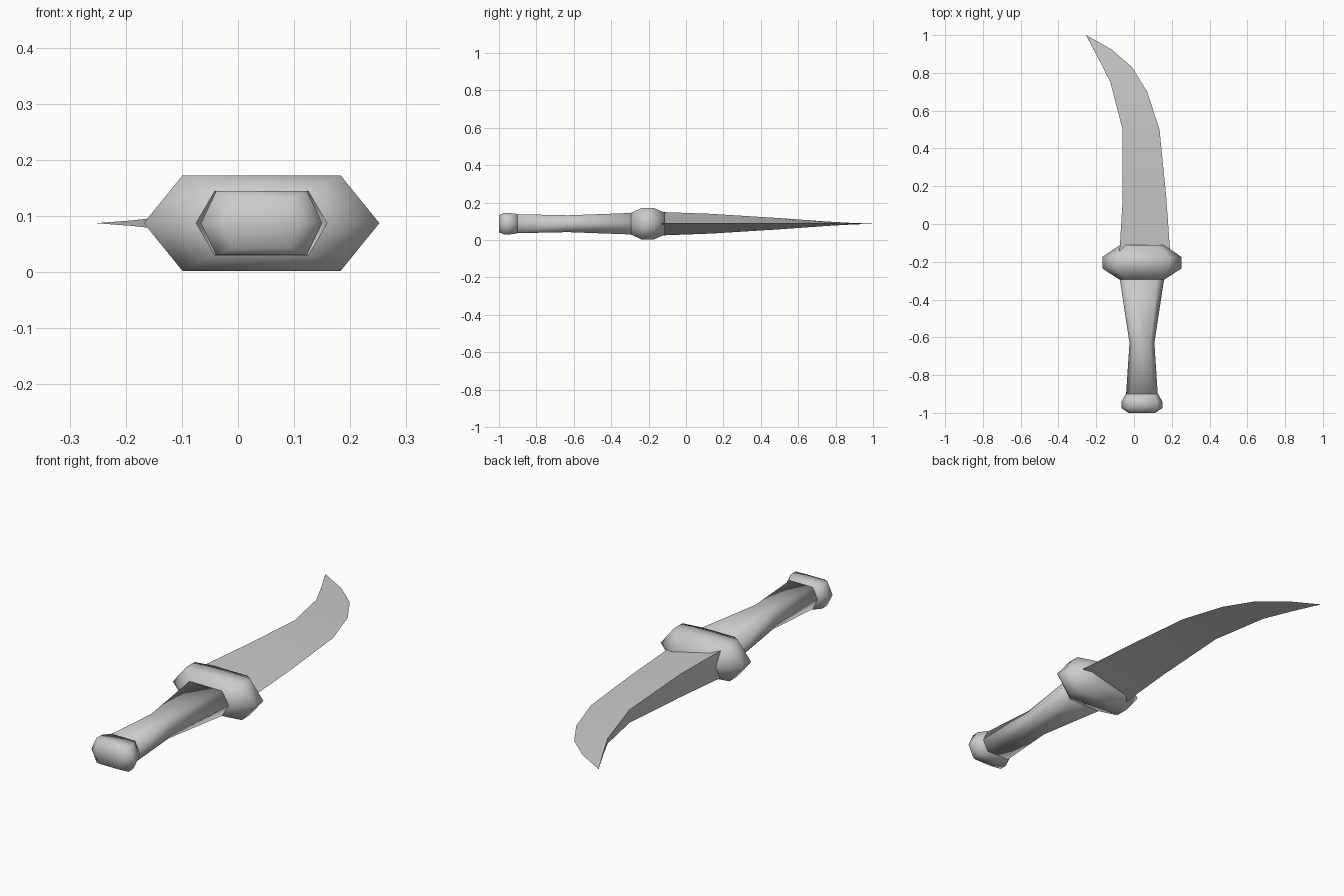
import bpy
import bmesh
import math

if "Cube" in bpy.data.objects:
    bpy.data.objects.remove(bpy.data.objects["Cube"], do_unlink=True)

MID_X, MID_Z = 0.042, 0.087

steel = bpy.data.materials.new("plain_grey")
steel.use_nodes = True
grey = (0.6, 0.6, 0.6, 1)
steel.diffuse_color = grey
steel.node_tree.nodes["Principled BSDF"].inputs["Base Color"].default_value = grey


def loft(name, rings, angle):
    """Skin a list of equal-length rings, cap both ends and shade."""
    bm = bmesh.new()
    rows = [[bm.verts.new(p) for p in ring] for ring in rings]
    for a, b in zip(rows, rows[1:]):
        n = len(a)
        for i in range(n):
            j = (i + 1) % n
            bm.faces.new((a[i], a[j], b[j], b[i]))
    bm.faces.new(rows[0])
    bm.faces.new(rows[-1])
    bmesh.ops.remove_doubles(bm, verts=bm.verts, dist=0.0005)
    bmesh.ops.recalc_face_normals(bm, faces=bm.faces)
    mesh = bpy.data.meshes.new(name)
    bm.to_mesh(mesh)
    bm.free()
    mesh.materials.append(steel)
    obj = bpy.data.objects.new(name, mesh)
    bpy.context.collection.objects.link(obj)
    bpy.ops.object.select_all(action="DESELECT")
    obj.select_set(True)
    bpy.context.view_layer.objects.active = obj
    bpy.ops.object.shade_smooth_by_angle(angle=math.radians(angle))


def hexagon(y, width, height, flat):
    """Six-sided ring: half width, half height, half width of the flat top."""
    pts = [(width, 0), (flat, height), (-flat, height),
           (-width, 0), (-flat, -height), (flat, -height)]
    return [(MID_X + x, y, MID_Z + z) for x, z in pts]


# Grip, narrowing at the waist
loft("grip", [hexagon(-0.92, 0.085, 0.051, 0.060),
              hexagon(-0.63, 0.066, 0.045, 0.044),
              hexagon(-0.28, 0.119, 0.058, 0.085)], 100)

# Pommel, a rounded hexagonal cap
loft("pommel", [hexagon(-1.0, 0.070, 0.045, 0.050),
                hexagon(-0.975, 0.108, 0.057, 0.081),
                hexagon(-0.94, 0.108, 0.057, 0.081),
                hexagon(-0.90, 0.086, 0.052, 0.062)], 100)

# Guard, wide in the middle and tapered to both ends
loft("guard", [hexagon(-0.295, 0.118, 0.058, 0.085),
               hexagon(-0.235, 0.210, 0.085, 0.141),
               hexagon(-0.175, 0.210, 0.085, 0.141),
               hexagon(-0.112, 0.118, 0.058, 0.085)], 100)

# Curved blade: thick spine on one side, sharp edge on the other
blade_rows = [  # spine x, spine y, edge x, edge y, half thickness
    (-0.08, -0.20, 0.195, -0.20, 0.065),
    (-0.06, 0.13, 0.170, 0.15, 0.053),
    (-0.06, 0.50, 0.135, 0.50, 0.030),
    (-0.093, 0.625, 0.07, 0.70, 0.021),
    (-0.125, 0.75, -0.01, 0.83, 0.012),
    (-0.188, 0.875, -0.12, 0.925, 0.005),
    (-0.253, 1.0, -0.253, 1.0, 0.0),
]
rings = [[(sx, sy, MID_Z + t), (ex, ey, MID_Z), (sx, sy, MID_Z - t)]
         for sx, sy, ex, ey, t in blade_rows[:-1]]
tip = blade_rows[-1]
rings.append([(tip[0], tip[1] - d, MID_Z) for d in (0.001, 0, 0.002)])
loft("blade", rings, 30)
